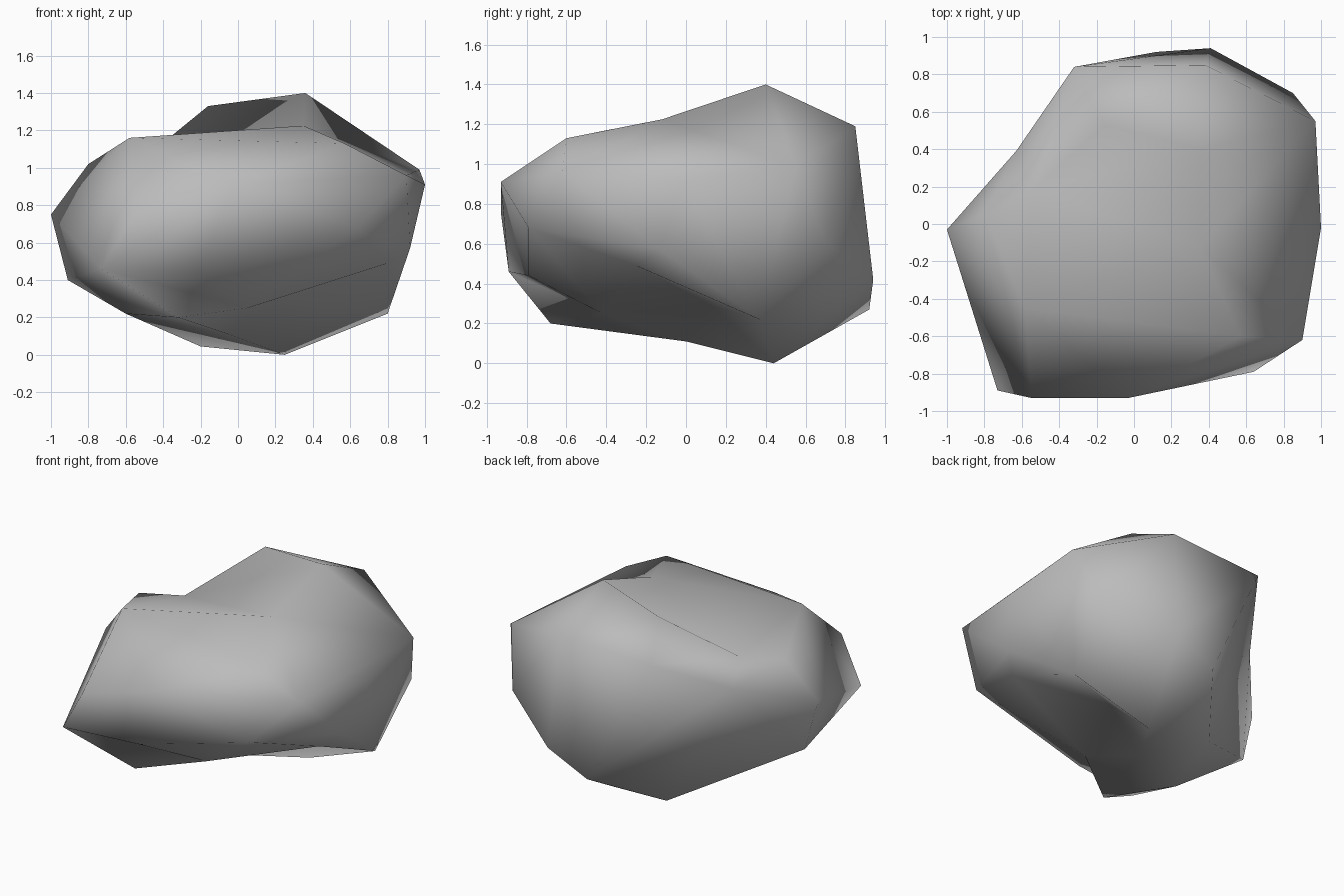
import bpy
import bmesh
from mathutils import Vector

cube = bpy.data.objects.get("Cube")
if cube:
    bpy.data.objects.remove(cube, do_unlink=True)

# Corner points of the boulder, in rings from the crown to the underside
crown = [(.36, .4, 1.4), (-.16, .53, 1.33), (-.32, .84, 1.15), (.38, .85, 1.19),
         (-.58, -.45, 1.16), (.57, -.6, 1.13), (-.8, .05, 1.02)]
girdle = [(.97, .55, .99), (1, -.02, .91), (.9, -.62, .96), (-.03, -.93, .91),
          (-.55, -.93, .76), (-1, -.03, .75), (.85, .7, .61),
          (.64, -.79, .68), (.92, -.13, .57)]
base = [(-.73, -.89, .46), (.41, .94, .42), (-.91, -.01, .4), (.12, .92, .27),
        (.8, .37, .22), (-.6, -.3, .22), (-.32, -.68, .2), (.8, -.25, .49),
        (-.2, .5, .045), (.25, .44, 0)]

# Hollows: final point, and how far outside it the skin is first wrapped
hollows = [((-.54, .18, 1.02), (0, 0, .28)),      # notch beside the crown
           ((.35, -.12, 1.225), (0, 0, .15)),     # saddle before the crown
           ((-.63, .39, .9), (-.08, .08, 0)),     # dent in the back right side
           ((-.21, -.79, .44), (0, -.04, -.03)),  # lip of the front
           ((.05, -.42, .25), (-.03, -.22, -.13)),  # undercut below the front
           ((-.05, 0, .11), (0, 0, -.1)),         # rise under the middle
           ((.3, .13, .29), (0, -.13, -.28))]     # valley under the left side

bm = bmesh.new()
for co in crown + girdle + base:
    bm.verts.new(co)
pushed = [(bm.verts.new(Vector(co) + Vector(offset)), Vector(co))
          for co, offset in hollows]
bmesh.ops.convex_hull(bm, input=bm.verts)
bmesh.ops.recalc_face_normals(bm, faces=bm.faces)
for vert, target in pushed:
    vert.co = target
bmesh.ops.delete(bm, geom=[v for v in bm.verts if not v.link_faces], context='VERTS')
for face in bm.faces:
    face.smooth = True

mesh = bpy.data.meshes.new("boulder")
bm.to_mesh(mesh)
bm.free()
boulder = bpy.data.objects.new("boulder", mesh)
bpy.context.collection.objects.link(boulder)

# Plain grey stone
stone = bpy.data.materials.new("grey stone")
stone.use_nodes = True
colour = (.5, .5, .5, 1)
stone.diffuse_color = colour
stone.node_tree.nodes["Principled BSDF"].inputs["Base Color"].default_value = colour
mesh.materials.append(stone)
